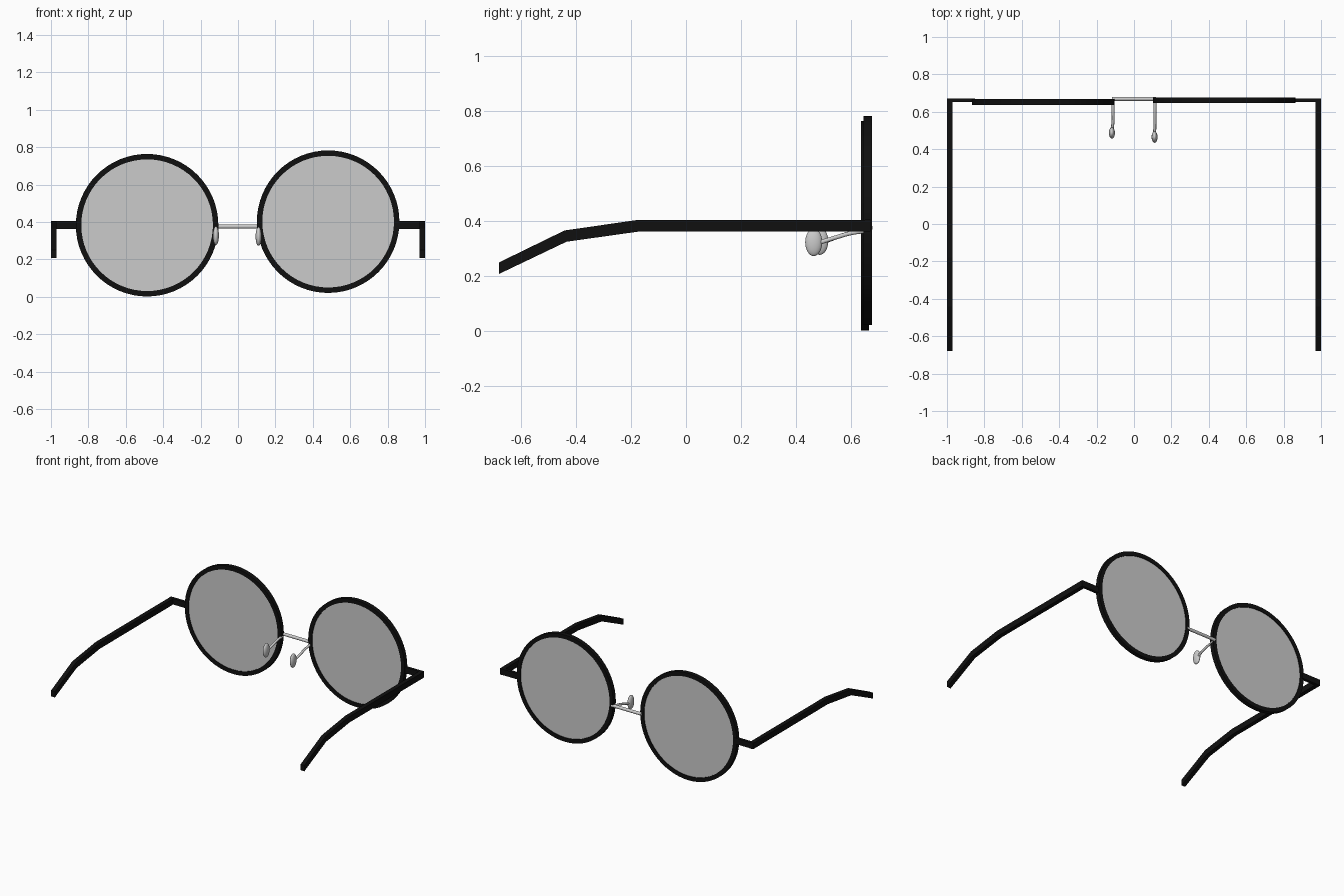
import bpy, bmesh, math
from mathutils import Vector

if "Cube" in bpy.data.objects:
    bpy.data.objects.remove(bpy.data.objects["Cube"])

black = bpy.data.materials.new("black_frame")
black.diffuse_color = (0.005, 0.005, 0.005, 1)
black.use_nodes = True
black.node_tree.nodes["Principled BSDF"].inputs["Base Color"].default_value = black.diffuse_color


def make(name, bm, mat=None, smooth=False):
    bmesh.ops.recalc_face_normals(bm, faces=bm.faces)
    me = bpy.data.meshes.new(name)
    bm.to_mesh(me)
    bm.free()
    ob = bpy.data.objects.new(name, me)
    bpy.context.collection.objects.link(ob)
    if mat:
        me.materials.append(mat)
    if smooth:
        bpy.ops.object.select_all(action='DESELECT')
        ob.select_set(True)
        bpy.context.view_layer.objects.active = ob
        bpy.ops.object.shade_smooth_by_angle(angle=math.radians(40))
    return ob


def lathe_y(name, profile, center, mat=None, steps=64):
    """Spin a closed (radius, y) profile about the y axis through center."""
    bm = bmesh.new()
    vs = [bm.verts.new((r, y, 0)) for r, y in profile]
    es = [bm.edges.new((vs[i], vs[(i + 1) % len(vs)])) for i in range(len(vs))]
    bmesh.ops.spin(bm, geom=vs + es, cent=(0, 0, 0), axis=(0, 1, 0),
                   angle=2 * math.pi, steps=steps, use_duplicate=False)
    bmesh.ops.remove_doubles(bm, verts=bm.verts, dist=1e-5)
    bmesh.ops.translate(bm, verts=bm.verts, vec=center)
    return make(name, bm, mat, True)


def disc_y(name, radius, depth, center):
    bm = bmesh.new()
    bmesh.ops.create_cone(bm, cap_ends=True, segments=64, radius1=radius,
                          radius2=radius, depth=depth)
    for v in bm.verts:
        v.co = Vector((v.co.x, v.co.z, v.co.y)) + Vector(center)
    return make(name, bm, None, True)


def wire(name, pts, r):
    """Round wire along a smooth path, turned into a mesh."""
    cu = bpy.data.curves.new(name, 'CURVE')
    cu.dimensions = '3D'
    cu.bevel_depth = r
    cu.bevel_resolution = 3
    cu.use_fill_caps = True
    sp = cu.splines.new('BEZIER')
    sp.bezier_points.add(len(pts) - 1)
    for bp, p in zip(sp.bezier_points, pts):
        bp.co = p
        bp.handle_left_type = bp.handle_right_type = 'AUTO'
    ob = bpy.data.objects.new(name, cu)
    bpy.context.collection.objects.link(ob)
    bpy.ops.object.select_all(action='DESELECT')
    ob.select_set(True)
    bpy.context.view_layer.objects.active = ob
    bpy.ops.object.convert(target='MESH')
    bpy.ops.object.shade_smooth_by_angle(angle=math.radians(40))


def box(name, lo, hi, mat):
    bm = bmesh.new()
    bmesh.ops.create_cube(bm, size=1)
    for v in bm.verts:
        v.co = [(a + b) / 2 + c * (b - a) for a, b, c in zip(lo, hi, v.co)]
    return make(name, bm, mat)


# Side outline of a temple arm as (y, z): top edge, then bottom edge
temple = [(0.672, 0.404), (-0.178, 0.404), (-0.442, 0.366), (-0.68, 0.25),
          (-0.68, 0.208), (-0.435, 0.325), (-0.172, 0.362), (0.672, 0.362)]

# The two eyes are slightly offset: side, lens centre, pad centre
for side, s, c, pad in (("left", -1, (-0.486, 0.652, 0.383), (-0.118, 0.487, 0.327)),
                        ("right", 1, (0.482, 0.662, 0.402), (0.110, 0.465, 0.323))):
    # Rim and lens
    lathe_y(side + "_rim", [(0.352, -0.015), (0.381, -0.015),
                            (0.381, 0.015), (0.352, 0.015)], c, black)
    disc_y(side + "_lens", 0.356, 0.02, c)
    # End piece joining rim to temple
    x0, x1 = sorted((s * 0.85, s * 0.999))
    box(side + "_end_piece", (x0, 0.652, 0.363), (x1, 0.672, 0.405), black)
    # Temple arm
    bm = bmesh.new()
    f = bm.faces.new([bm.verts.new((s * 1.0, y, z)) for y, z in temple])
    ext = bmesh.ops.extrude_face_region(bm, geom=[f], use_keep_orig=True)
    bmesh.ops.translate(bm, vec=(-s * 0.03, 0, 0),
                        verts=[g for g in ext["geom"] if isinstance(g, bmesh.types.BMVert)])
    make(side + "_temple", bm, black)
    # Nose pad and its wire
    bm = bmesh.new()
    bmesh.ops.create_uvsphere(bm, u_segments=24, v_segments=16, radius=1)
    bmesh.ops.scale(bm, vec=(0.016, 0.031, 0.05), verts=bm.verts)
    bmesh.ops.translate(bm, vec=pad, verts=bm.verts)
    make(side + "_nose_pad", bm, None, True)
    px = s * 0.112
    wire(side + "_pad_wire", [(px, 0.66, 0.365), (px, 0.6, 0.356),
                              (px, 0.55, 0.342), (pad[0], pad[1] + 0.01, pad[2] - 0.005)], 0.008)

# Bridge between the rims
wire("bridge", [(-0.118, 0.669, 0.376), (0.118, 0.669, 0.376)], 0.011)
